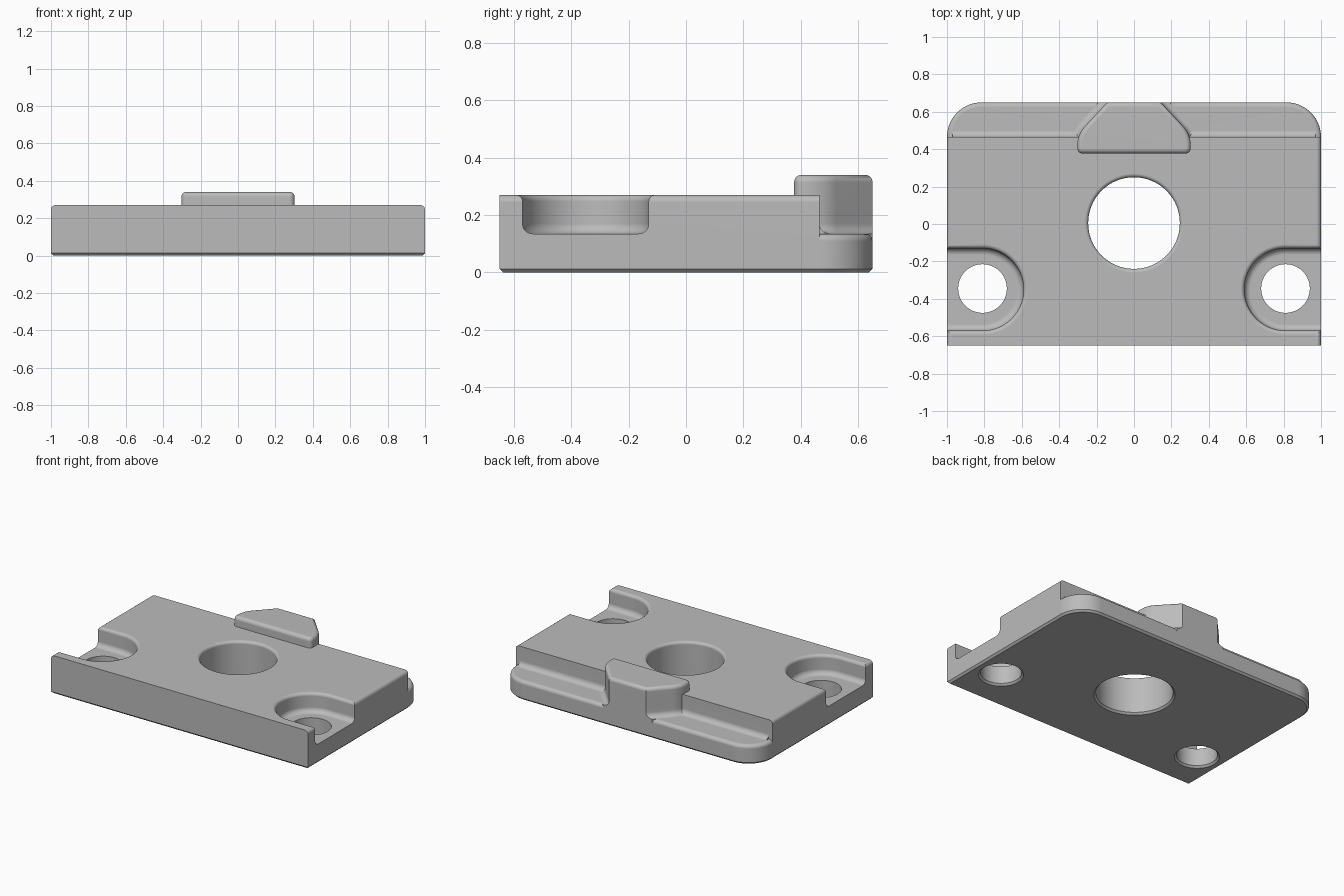
import bpy, bmesh, math

cube = bpy.data.objects.get("Cube")
if cube:
    bpy.data.objects.remove(cube, do_unlink=True)

grey = bpy.data.materials.new("plain_grey")
grey.use_nodes = True
grey.diffuse_color = (0.5, 0.5, 0.5, 1)
grey.node_tree.nodes["Principled BSDF"].inputs["Base Color"].default_value = (0.5, 0.5, 0.5, 1)

TOP, LEDGE, NOSE_TOP = 0.27, 0.135, 0.34
BACK, STEP, CHAMFER = 0.65, 0.465, 0.013
STEPS = [math.pi / 2 * i / 6 for i in range(7)]


def loft(name, outline, levels):
    """Stack outline(offset) loops at each (offset, z) level and cap the ends."""
    bm = bmesh.new()
    loops = [[bm.verts.new((x, y, z)) for x, y in outline(d)] for d, z in levels]
    n = len(loops[0])
    for low, high in zip(loops, loops[1:]):
        for i in range(n):
            j = (i + 1) % n
            bm.faces.new((low[i], low[j], high[j], high[i]))
    bm.faces.new(loops[0][::-1])
    bm.faces.new(loops[-1])
    bmesh.ops.recalc_face_normals(bm, faces=bm.faces)
    mesh = bpy.data.meshes.new(name)
    bm.to_mesh(mesh)
    bm.free()
    mesh.materials.append(grey)
    ob = bpy.data.objects.new(name, mesh)
    bpy.context.collection.objects.link(ob)
    return ob


def round_top(r, z):
    return [(-r * (1 - math.cos(t)), z - r + r * math.sin(t)) for t in STEPS]


def cove(r, z):
    return [(r * (1 - math.sin(t)), z + r * (1 - math.cos(t))) for t in STEPS]


def flare(r, z):
    return [(-d, h) for d, h in round_top(r, z)]


def arc(cx, cy, r, start, end, n):
    angles = [math.radians(start + (end - start) * i / n) for i in range(n + 1)]
    return [(cx + r * math.cos(a), cy + r * math.sin(a)) for a in angles]


def circle(cx, cy, r):
    return lambda d: arc(cx, cy, r + d, 0, 360, 64)[:-1]


def mirrored(half):
    return half + [(-x, y) for x, y in reversed(half)]


# Outlines
def slab_outline(d):
    r = 0.185
    return mirrored([(1 + d, -BACK - d)] + arc(1 - r, BACK - r, r + d, 0, 90, 16))


def block_outline(d):
    return mirrored([(1 + d, -BACK), (1 + d, STEP)])


def strip_outline(d):
    return mirrored([(0.97, 0.43), (0.97, STEP + d)])


def nose_side(d):
    corner = arc(0.275, 0.405, 0.028 + d, -90, 0, 6)
    bend = arc(0.153, 0.42, 0.15 + d, 0, 43, 8)
    # The bend runs off along a straight diagonal to the back face
    x, y = bend[-1]
    return corner + bend, x, y


def nose_outline(d):
    points, x, y = nose_side(d)
    return mirrored(points + [(x - (BACK - y) * math.tan(math.radians(43)), BACK)])


def nose_cap_outline(d):
    # Every side is rounded here, including the back
    points, x, y = nose_side(d)
    back = BACK + d
    return mirrored(points + [(x - (back - y) * math.tan(math.radians(43)), back)])


def pocket_outline(side):
    def outline(d):
        r = 0.22 + d
        pts = [(-1.3, -0.35 - r)] + arc(-0.81, -0.35, r, -90, 90, 32) + [(-1.3, -0.35 + r)]
        return [(-side * x, y) for x, y in pts]
    return outline


def combine(target, other, operation):
    mod = target.modifiers.new("cut", "BOOLEAN")
    mod.operation, mod.solver, mod.object = operation, "EXACT", other
    bpy.context.view_layer.objects.active = target
    bpy.ops.object.modifier_apply(modifier=mod.name)
    bpy.data.objects.remove(other, do_unlink=True)


# Base slab with chamfered underside and rounded ledge edge
plate = loft("mounting_plate", slab_outline,
             [(-CHAMFER, 0), (0, CHAMFER)] + round_top(0.025, LEDGE))

# Raised block, ledge fillet and wedge-shaped nose
combine(plate, loft("raised_block", block_outline, [(0, 0.03)] + round_top(0.025, TOP)), "UNION")
combine(plate, loft("ledge_fillet", strip_outline, [(0.035, 0.1)] + cove(0.035, LEDGE)), "UNION")
combine(plate, loft("nose_skirt", nose_outline,
                    [(0.035, 0.1)] + cove(0.035, LEDGE) + [(0, 0.2)]), "UNION")
combine(plate, loft("nose", nose_cap_outline, [(0, 0.06)] + round_top(0.025, NOSE_TOP)), "UNION")

# Side pockets with their screw holes
for side in (-1, 1):
    floor = [(-d, z) for d, z in cove(0.035, LEDGE)]
    combine(plate, loft("pocket_cutter", pocket_outline(side),
                        floor + flare(0.022, TOP) + [(0.022, 0.5)]), "DIFFERENCE")
    combine(plate, loft("screw_hole_cutter", circle(side * 0.81, -0.345, 0.13),
                        [(CHAMFER, -0.1), (CHAMFER, 0), (0, CHAMFER), (0, 0.2)]), "DIFFERENCE")

# Central bore
combine(plate, loft("bore_cutter", circle(0, 0.005, 0.245),
                    [(CHAMFER, -0.1), (CHAMFER, 0), (0, CHAMFER)]
                    + flare(0.02, TOP) + [(0.02, 0.5)]), "DIFFERENCE")

# Smooth fillets with crisp edges
bpy.ops.object.select_all(action="DESELECT")
plate.select_set(True)
bpy.context.view_layer.objects.active = plate
bpy.ops.object.shade_smooth_by_angle(angle=math.radians(30))
weighted = plate.modifiers.new("weighted_normals", "WEIGHTED_NORMAL")
weighted.keep_sharp = True
